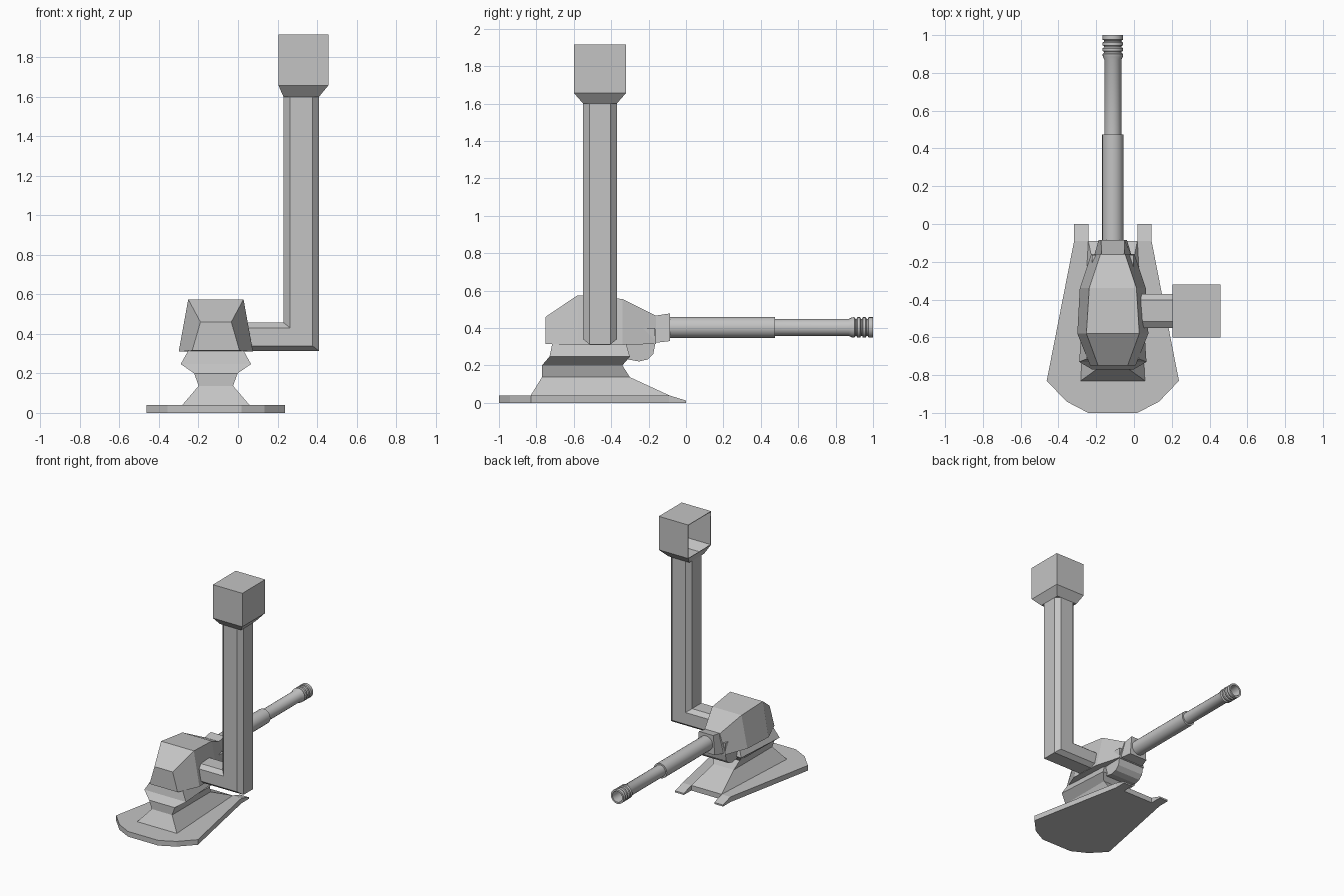
import bpy, bmesh, math
from mathutils import Vector

if "Cube" in bpy.data.objects:
    bpy.data.objects.remove(bpy.data.objects["Cube"])

CX = -0.112          # centre line of the gun mount
grey = bpy.data.materials.new("plain grey")
grey.diffuse_color = (0.55, 0.55, 0.55, 1)
grey.use_nodes = True
grey.node_tree.nodes["Principled BSDF"].inputs["Base Color"].default_value = grey.diffuse_color


def loft(name, rings, drop=None, smooth=False):
    """Skin a list of equal-length point rings and cap both ends."""
    bm = bmesh.new()
    vr = [[bm.verts.new(p) for p in ring] for ring in rings]
    n = len(vr[0])
    for a, b in zip(vr, vr[1:]):
        for i in range(n):
            j = (i + 1) % n
            bm.faces.new((a[i], a[j], b[j], b[i]))
    bm.faces.new(vr[0])
    bm.faces.new(vr[-1])
    bmesh.ops.recalc_face_normals(bm, faces=bm.faces[:])
    bm.normal_update()
    if drop:
        gone = [f for f in bm.faces if drop(f)]
        bmesh.ops.delete(bm, geom=gone, context='FACES')
    me = bpy.data.meshes.new(name)
    bm.to_mesh(me)
    bm.free()
    me.materials.append(grey)
    ob = bpy.data.objects.new(name, me)
    bpy.context.collection.objects.link(ob)
    if smooth:
        bpy.ops.object.select_all(action='DESELECT')
        ob.select_set(True)
        bpy.context.view_layer.objects.active = ob
        bpy.ops.object.shade_smooth_by_angle(angle=math.radians(35))
    return ob


def level(z, y0, h0, y1, h1):
    """Horizontal symmetric trapezoid: front y0/half width h0, back y1/h1."""
    return [(CX - h0, y0, z), (CX + h0, y0, z), (CX + h1, y1, z), (CX - h1, y1, z)]


def upright(y, ht, hb, zt, zb):
    """Vertical cross-section of the housing at y."""
    return [(CX - hb, y, zb), (CX + hb, y, zb), (CX + ht, y, zt), (CX - ht, y, zt)]


# base plate with rounded front
half = [(0.13, -1.0), (0.245, -0.94), (0.35, -0.83), (0.205, -0.09)]
outline = [(CX + h, y) for h, y in half] + [(CX - h, y) for h, y in reversed(half)]
loft("base_plate", [[(x, y, z) for x, y in outline] for z in (0, 0.04)])

# two wedge prongs at the back of the plate
for s, side in ((-1, "left"), (1, "right")):
    a, b = CX + s * 0.13, CX + s * 0.205
    loft("prong_" + side, [[(x, -0.09, 0), (x, -0.09, 0.04), (x, 0, 0.012), (x, 0, 0)]
                           for x in (a, b)])

# waisted pedestal and collar
loft("pedestal", [
    level(0.04, -0.83, 0.17, -0.09, 0.13),
    level(0.137, -0.77, 0.087, -0.30, 0.087),
    level(0.20, -0.77, 0.11, -0.34, 0.11),
    level(0.247, -0.73, 0.178, -0.30, 0.15),
    level(0.315, -0.715, 0.14, -0.32, 0.12),
])

# faceted gun housing
loft("housing", [
    upright(-0.75, 0.078, 0.12, 0.46, 0.315),
    upright(-0.58, 0.14, 0.188, 0.575, 0.31),
    upright(-0.34, 0.125, 0.175, 0.555, 0.31),
    upright(-0.16, 0.065, 0.115, 0.465, 0.315),
])

# rounded belly under the housing
belly = [(-0.58, 0.312), (-0.50, 0.262), (-0.30, 0.23), (-0.25, 0.221),
         (-0.205, 0.232), (-0.175, 0.262), (-0.165, 0.31), (-0.165, 0.40), (-0.40, 0.40)]
loft("belly", [[(CX + s * 0.11, y, z) for y, z in belly] for s in (-1, 1)])

# mantlet around the barrel root
loft("mantlet", [
    upright(-0.17, 0.06, 0.10, 0.465, 0.32),
    upright(-0.085, 0.062, 0.075, 0.478, 0.33),
])

# stepped barrel with ringed, hollow muzzle
prof = [(-0.12, 0.057), (0.475, 0.057), (0.475, 0.045), (0.87, 0.045), (0.885, 0.053)]
for y in (0.90, 0.93, 0.96):
    prof += [(y, 0.055), (y + 0.006, 0.046), (y + 0.012, 0.046), (y + 0.016, 0.055)]
prof += [(1.0, 0.055), (1.0, 0.042), (0.90, 0.040)]
loft("barrel", [[(CX + r * math.cos(k * math.pi / 10), y, 0.403 + r * math.sin(k * math.pi / 10))
                 for k in range(20)] for y, r in prof], smooth=True)

# periscope arm: octagonal tube with a mitred elbow
PX, PY = 0.32, -0.46
octagon = [(-0.09, -0.057), (-0.057, -0.09), (0.057, -0.09), (0.09, -0.057),
           (0.09, 0.057), (0.057, 0.09), (-0.057, 0.09), (-0.09, 0.057)]
loft("periscope_arm", [
    [(-0.03, PY + v, 0.385 - 0.8 * u) for u, v in octagon],
    [(PX + u, PY + v, 0.385 - 0.8 * u) for u, v in octagon],
    [(PX + u, PY + v, 1.605) for u, v in octagon],
])


# periscope head: flared box, open towards the left
def box_ring(z, hx, hy, cx):
    return [(cx - hx, PY - hy, z), (cx + hx, PY - hy, z),
            (cx + hx, PY + hy, z), (cx - hx, PY + hy, z)]


head = loft("periscope_head", [
    box_ring(1.60, 0.09, 0.09, PX),
    box_ring(1.657, 0.126, 0.14, 0.331),
    box_ring(1.916, 0.126, 0.14, 0.331),
], drop=lambda f: f.normal.x < -0.9 and f.calc_center_median().z > 1.66)
wall = head.modifiers.new("wall", 'SOLIDIFY')
wall.thickness = 0.006
wall.offset = -1
